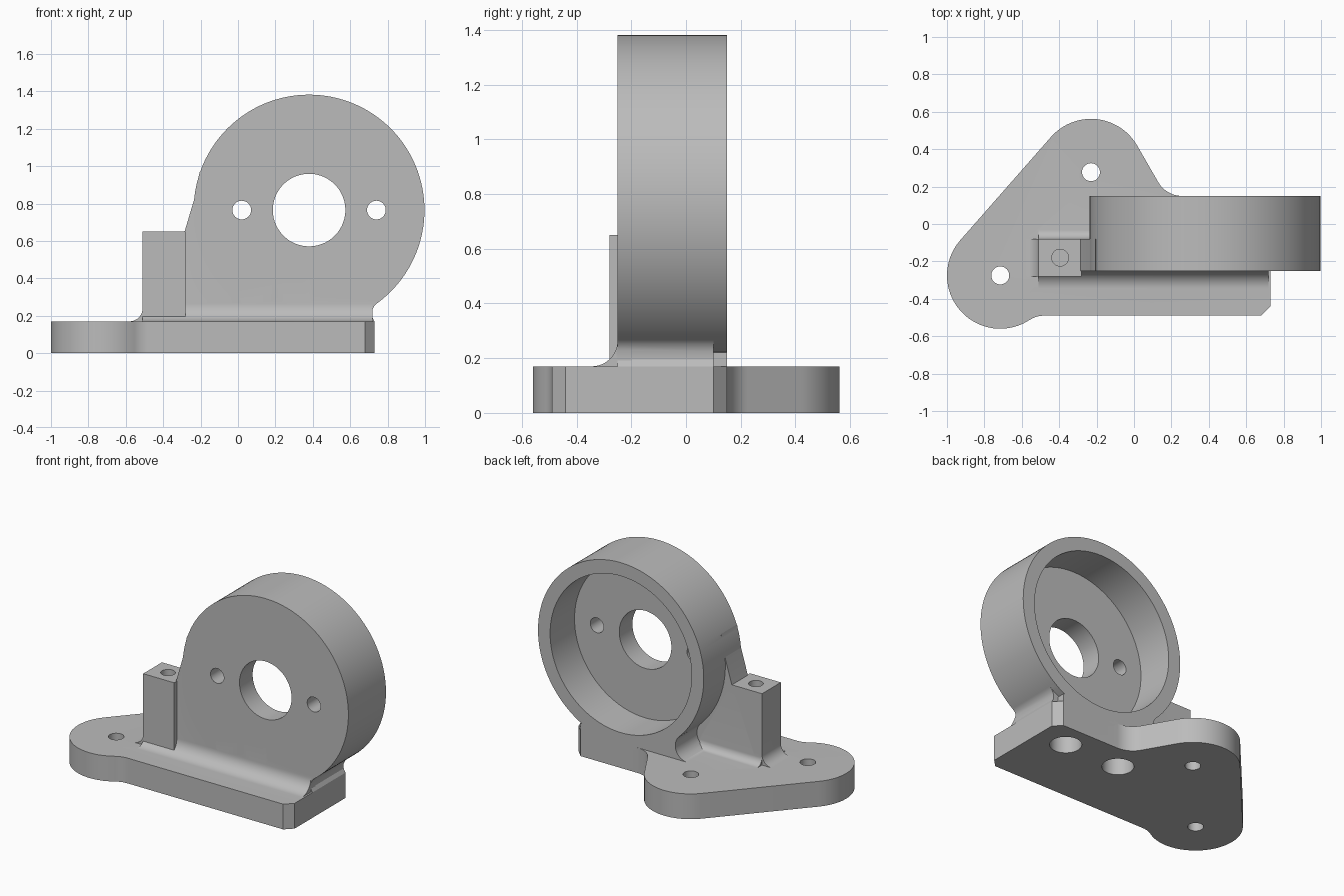
import bpy, bmesh
from math import sin, cos, radians
from mathutils import Vector

cube = bpy.data.objects.get("Cube")
if cube:
    bpy.data.objects.remove(cube)

grey = bpy.data.materials.new("cast grey")
grey.use_nodes = True
COLOUR = (0.5, 0.5, 0.5, 1)
grey.diffuse_color = COLOUR
grey.node_tree.nodes["Principled BSDF"].inputs["Base Color"].default_value = COLOUR


def arc(cx, cy, r, start, end, n=24):
    angles = [radians(start + (end - start) * i / n) for i in range(n + 1)]
    return [(cx + r * cos(a), cy + r * sin(a)) for a in angles]


def circle(cx, cy, r, n=96):
    return arc(cx, cy, r, 0, 360, n)[:-1]


def prism(name, outline, axis, low, high):
    """Extrude a 2D outline along an axis; the outline uses the other two axes in order."""
    place = {"x": lambda a, b: (low, a, b),
             "y": lambda a, b: (a, low, b),
             "z": lambda a, b: (a, b, low)}[axis]
    step = Vector([(high - low) * (axis == k) for k in "xyz"])
    bm = bmesh.new()
    face = bm.faces.new([bm.verts.new(place(a, b)) for a, b in outline])
    new = bmesh.ops.extrude_face_region(bm, geom=[face], use_keep_orig=True)["geom"]
    bmesh.ops.translate(bm, verts=[v for v in new if isinstance(v, bmesh.types.BMVert)], vec=step)
    bmesh.ops.recalc_face_normals(bm, faces=bm.faces[:])
    mesh = bpy.data.meshes.new(name)
    bm.to_mesh(mesh)
    bm.free()
    mesh.materials.append(grey)
    obj = bpy.data.objects.new(name, mesh)
    bpy.context.collection.objects.link(obj)
    return obj


def combine(body, parts, operation):
    bpy.context.view_layer.objects.active = body
    for part in parts:
        mod = body.modifiers.new(part.name, "BOOLEAN")
        mod.operation, mod.solver, mod.object = operation, "EXACT", part
        bpy.ops.object.modifier_apply(modifier=mod.name)
        bpy.data.objects.remove(part)


def box(a, b, c, d):
    return [(a, c), (b, c), (b, d), (a, d)]


TOP, FRONT, BACK = 0.17, -0.25, 0.15
CX, CZ, R = 0.38, 0.765, 0.617
LUGS = [(-0.23, 0.277), (-0.715, -0.275)]

# Base plate with two rounded lugs
outline = (arc(*LUGS[0], 0.285, 30, 138.7) + arc(*LUGS[1], 0.285, 138.7, 303.3)
           + arc(-0.48, -0.633, 0.143, 123.3, 90, 8)
           + [(0.68, -0.49), (0.73, -0.44), (0.73, 0.1), (0.68, BACK)]
           + arc(0.257, 0.297, 0.147, 270, 210, 10))
bracket = prism("motor_bracket", outline, "z", 0, TOP)

# Round housing, its web, neck, post and blended feet
parts = [
    prism("housing", circle(CX, CZ, R, 128), "y", FRONT, BACK),
    prism("web", [(-0.205, 0.97), (-0.235, 0.82), (-0.287, 0.645), (-0.287, 0.1),
                  (0.3, 0.1), (0.2, 0.6)], "y", FRONT, -0.08),
    prism("post", box(-0.51, -0.28, 0.1, 0.65), "y", -0.28, -0.08),
    prism("right_neck", [(0.73, TOP), (0.716, 0.195), (0.716, 0.225), (0.728, 0.252),
                         (0.755, 0.278), (0.4, 0.3), (0.4, 0.1), (0.73, 0.1)], "y", FRONT, 0.1),
    prism("right_neck_back", [(0.68, 0.1), (0.68, 0.22), (0.4, 0.3), (0.4, 0.1)], "y", 0.05, BACK),
    prism("left_neck", arc(-0.115, 0.26, 0.09, 270, 405) + [(CX, 0.4), (CX, 0.1), (-0.115, 0.1)],
          "y", FRONT, BACK),
    prism("front_blend", arc(-0.345, 0.265, 0.095, 270, 360, 12) + [(-0.2, 0.265), (-0.2, 0.1), (-0.345, 0.1)],
          "x", -0.51, 0.718),
    prism("post_side_blend", arc(-0.58, 0.24, 0.07, 270, 360, 10) + [(-0.45, 0.24), (-0.45, 0.1), (-0.58, 0.1)],
          "y", -0.28, -0.08),
    prism("post_back_blend", arc(-0.03, 0.22, 0.05, 270, 180, 10) + [(-0.15, 0.22), (-0.15, 0.1), (-0.03, 0.1)],
          "x", -0.51, -0.05),
]
combine(bracket, parts, "UNION")

# Cavity, bore and screw holes
cuts = [prism("cavity", circle(CX, CZ, 0.527, 128), "y", -0.11, 0.3),
        prism("bore", circle(CX, CZ, 0.194), "y", -0.5, 0.3),
        prism("post_hole", circle(-0.395, -0.18, 0.045, 32), "z", 0.4, 0.8)]
cuts += [prism("face_hole", circle(CX + s * 0.36, CZ, 0.05, 32), "y", -0.5, 0.3) for s in (-1, 1)]
cuts += [prism("lug_hole", circle(x, y, 0.048, 32), "z", -0.1, 0.4) for x, y in LUGS]
cuts += [prism("underside_hole", circle(x, -0.02, 0.097, 48), "z", -0.1, 0.18) for x in (0.11, 0.52)]
combine(bracket, cuts, "DIFFERENCE")

bpy.ops.object.select_all(action="DESELECT")
bracket.select_set(True)
bpy.context.view_layer.objects.active = bracket
bpy.ops.object.shade_smooth_by_angle(angle=radians(25))
